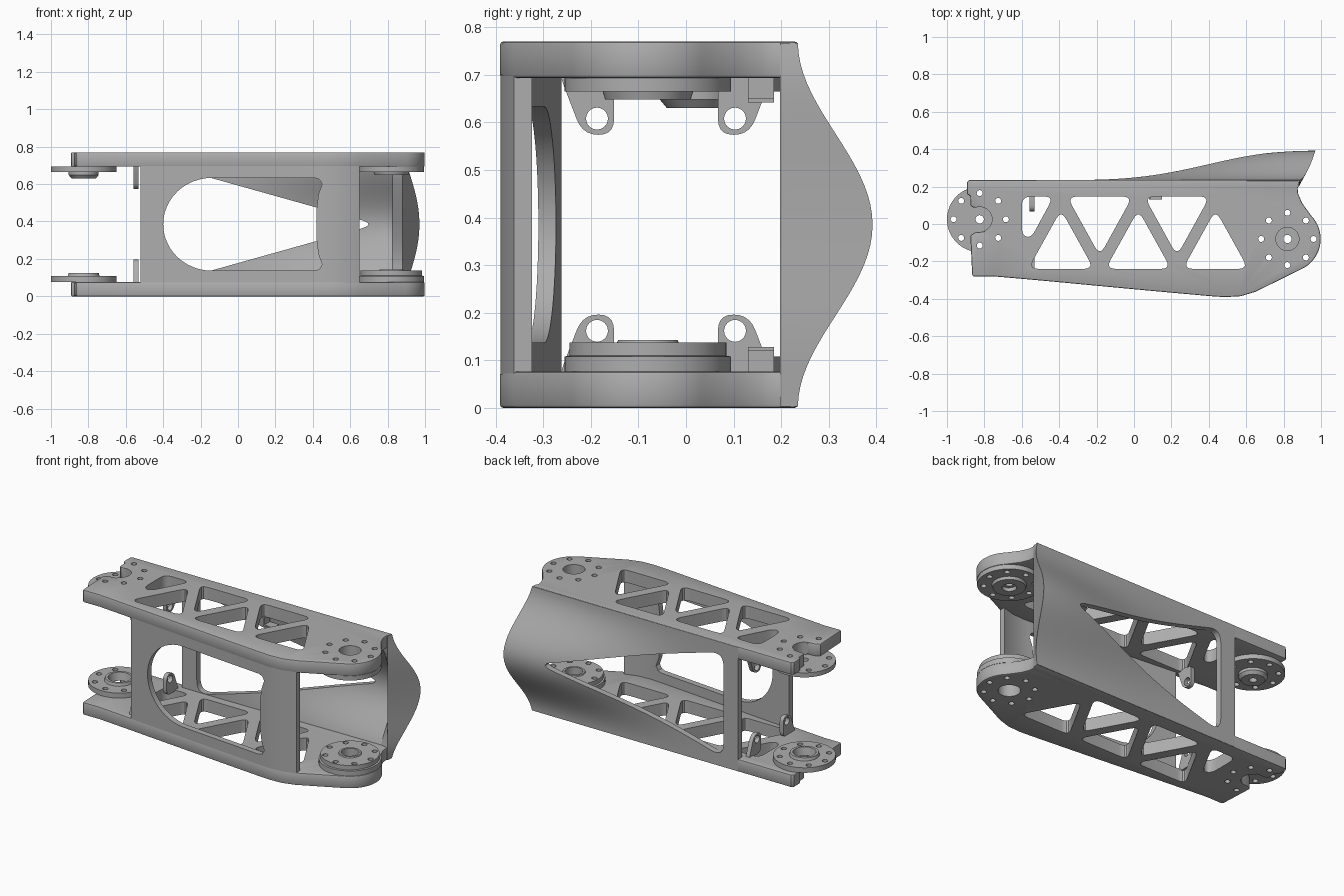
import bpy, bmesh, math
from math import sin, cos, pi, radians
from mathutils import Vector

if "Cube" in bpy.data.objects:
    bpy.data.objects.remove(bpy.data.objects["Cube"])

grey = bpy.data.materials.new("machined_grey")
grey.use_nodes = True
grey.diffuse_color = (0.42, 0.42, 0.42, 1)
grey.node_tree.nodes["Principled BSDF"].inputs["Base Color"].default_value = (0.42, 0.42, 0.42, 1)

H, T = 0.77, 0.077          # total height, plate thickness
MID = H / 2
LEFT_HUB, RIGHT_HUB = (-0.825, 0.025), (0.82, -0.08)


def rounded(pts, d, steps=5):
    """Replace each corner by a soft curve starting d away from it."""
    out = []
    for i, p in enumerate(pts):
        p, a, b = Vector(p), Vector(pts[i - 1]), Vector(pts[(i + 1) % len(pts)])
        s = p + (a - p).normalized() * min(d, (a - p).length * 0.48)
        e = p + (b - p).normalized() * min(d, (b - p).length * 0.48)
        for k in range(steps + 1):
            t = k / steps
            out.append(tuple(s * (1 - t) ** 2 + p * 2 * t * (1 - t) + e * t * t))
    return out


def circle(c, r, n=32):
    return [(c[0] + r * cos(2 * pi * k / n), c[1] + r * sin(2 * pi * k / n)) for k in range(n)]


def finish(bm, name):
    bmesh.ops.recalc_face_normals(bm, faces=bm.faces)
    me = bpy.data.meshes.new(name)
    bm.to_mesh(me)
    bm.free()
    ob = bpy.data.objects.new(name, me)
    bpy.context.collection.objects.link(ob)
    me.materials.append(grey)
    return ob


def prisms(name, outlines, axis, lo, hi):
    """Extrude flat outlines along an axis into one object."""
    place = {"x": lambda p, h: (h, p[0], p[1]),
             "y": lambda p, h: (p[0], h, p[1]),
             "z": lambda p, h: (p[0], p[1], h)}[axis]
    bm = bmesh.new()
    for pts in outlines:
        a = [bm.verts.new(place(p, lo)) for p in pts]
        b = [bm.verts.new(place(p, hi)) for p in pts]
        bm.faces.new(a)
        bm.faces.new(b[::-1])
        for i in range(len(a)):
            bm.faces.new((a[i - 1], a[i], b[i], b[i - 1]))
    return finish(bm, name)


def apply_all(ob):
    bpy.ops.object.select_all(action="DESELECT")
    bpy.context.view_layer.objects.active = ob
    ob.select_set(True)
    for m in list(ob.modifiers):
        bpy.ops.object.modifier_apply(modifier=m.name)


def cut(ob, outlines, axis="z", lo=-1, hi=2):
    tool = prisms("cutter", outlines, axis, lo, hi)
    m = ob.modifiers.new("cut", "BOOLEAN")
    m.operation, m.solver, m.object = "DIFFERENCE", "EXACT", tool
    apply_all(ob)
    bpy.data.objects.remove(tool)


def soften(ob, w=0.007):
    m = ob.modifiers.new("soft", "BEVEL")
    m.width, m.segments, m.limit_method, m.angle_limit = w, 2, "ANGLE", radians(50)
    apply_all(ob)


def smooth(ob):
    apply_all(ob)
    bpy.ops.object.shade_smooth_by_angle(angle=radians(30))


def bolts(c):
    return [circle((c[0] + 0.14 * cos(k * pi / 4), c[1] + 0.14 * sin(k * pi / 4)), 0.016, 14)
            for k in range(8)]


def disc(name, c, profile, n=64):
    """Lathe a closed (radius, z) profile around a hub and drill the bolt ring."""
    bm = bmesh.new()
    rings = [[bm.verts.new((*p, z)) for p in circle(c, r, n)] for r, z in profile]
    for i in range(len(rings)):
        a, b = rings[i - 1], rings[i]
        for k in range(n):
            bm.faces.new((a[k - 1], a[k], b[k], b[k - 1]))
    ob = finish(bm, name)
    cut(ob, bolts(c))
    smooth(ob)


# Top and bottom truss plates
FRONT_EDGE = [(-0.75, -0.28), (-0.52, -0.3), (0.1, -0.358), (0.4, -0.385), (0.485, -0.391),
              (0.57, -0.386), (0.65, -0.362)]
hub_arc = [(RIGHT_HUB[0] + 0.178 * cos(radians(a)), RIGHT_HUB[1] + 0.178 * sin(radians(a)))
           for a in range(-64, 45, 6)]
outline = ([(-0.865, -0.275), (-0.855, -0.281)] + FRONT_EDGE + hub_arc +
           [(0.9, 0.11), (0.878, 0.16), (0.875, 0.19), (0.885, 0.233),
            (-0.88, 0.235), (-0.893, 0.222), (-0.893, 0.16), (-0.875, 0.15), (-0.875, 0.1),
            (-0.86, 0.088), (-0.8, 0.085), (-0.8, -0.04), (-0.85, -0.045), (-0.875, -0.06)])
windows = [rounded([(-0.6, 0.147), (-0.43, 0.147), (-0.55, -0.075), (-0.6, -0.06)], 0.05)]
for k in range(3):
    x = -0.39 + 0.413 * k
    windows.append(rounded([(x, 0.075), (x - 0.175, -0.24), (x + 0.175, -0.24)], 0.055))
    if k < 2:
        x += 0.207
        windows.append(rounded([(x, -0.17), (x - 0.175, 0.147), (x + 0.175, 0.147)], 0.055))
for name, z in (("bottom_plate", 0), ("top_plate", H - T)):
    plate = prisms(name, [outline], "z", z, z + T)
    soften(plate)
    cut(plate, windows + bolts(RIGHT_HUB) + bolts(LEFT_HUB) +
        [circle(RIGHT_HUB, 0.062), circle(LEFT_HUB, 0.066)])
    smooth(plate)

# Front wall with its arched window
inner = [(x, y + 0.038) for x, y in FRONT_EDGE[1:]]
wall = prisms("front_wall", [[(x, y + 0.001) for x, y in FRONT_EDGE[1:]] + inner[::-1]],
              "z", 0.008, H - 0.008)
arch = [(-0.14 + 0.26 * cos(a), MID + 0.248 * sin(a))
        for a in [pi / 2 + pi * k / 24 for k in range(25)]]
side = [(0.41, 0.248), (0.435, 0.24), (0.45, 0.215), (0.43, 0.16), (0.42, 0.08)]
arch += [(x, MID - z) for x, z in side] + [(x, MID + z) for x, z in side[::-1]]
cut(wall, [arch], "y", -1, 0)
smooth(wall)

# Back shell swelling into a ridge, closed by a slanted end face
NU, NV = 40, 36
bm = bmesh.new()
loops = []
for i in range(NU + 1):
    s = i / NU
    outer, inside = [], []
    for k in range(NV + 1):
        z = 0.003 + (H - 0.006) * k / NV
        b = 0.5 * (1 + cos(pi * (z - MID) / MID))
        x = -0.52 + s * (1.405 + 0.085 * b ** 0.6)
        t = min(max((x + 0.4) / 1.37, 0), 1)
        y = 0.235 + 0.157 * sin(pi / 2 * t) ** 2 * b
        outer.append(bm.verts.new((x, y, z)))
        last = i == NU
        inside.append(bm.verts.new((0.88 if last else min(x, 0.825 + 0.002 * s),
                                    0.198 if last else y - 0.037, z)))
    loops.append(outer + inside[::-1])
n = 2 * (NV + 1)
for a, b in zip(loops, loops[1:]):
    for k in range(n):
        bm.faces.new((a[k - 1], a[k], b[k], b[k - 1]))
for lp in (loops[0], loops[-1]):
    for k in range(NV):
        bm.faces.new((lp[k], lp[k + 1], lp[n - 2 - k], lp[n - 1 - k]))
shell = finish(bm, "back_shell")
cut(shell, [rounded([(-0.42, 0.06), (-0.42, H - 0.06), (0.74, MID)], 0.09, 8)], "y", 0, 1)
smooth(shell)

# Joint discs at both ends
hi, lo = H - T, T
disc("left_upper_disc", LEFT_HUB, [(0.022, hi), (0.175, hi), (0.175, 0.665), (0.08, 0.665),
                                   (0.08, 0.648), (0.065, 0.63), (0.022, 0.63)])
disc("left_lower_disc", LEFT_HUB, [(0.055, lo), (0.175, lo), (0.175, 0.108), (0.085, 0.108),
                                   (0.08, 0.125), (0.065, 0.125)])
disc("right_upper_disc", RIGHT_HUB, [(0.022, hi), (0.175, hi), (0.175, 0.665), (0.095, 0.665),
                                     (0.09, 0.648), (0.04, 0.648), (0.04, 0.67), (0.022, 0.67)])
disc("right_lower_disc", RIGHT_HUB, [(0.05, lo), (0.175, lo), (0.175, 0.108), (0.165, 0.11),
                                     (0.165, 0.137), (0.065, 0.137), (0.062, 0.143), (0.05, 0.143)])

# Drilled lugs and small clips, mirrored between the plates
for level, flip in (("lower", lambda z: z), ("upper", lambda z: H - z)):
    for name, c, d in (("front", -0.187, -1), ("rear", 0.103, 1)):
        shape = [(c - d * 0.036, 0.07), (c - d * 0.036, 0.196), (c + d * 0.03, 0.196),
                 (c + d * 0.075, 0.08), (c + d * 0.075, 0.07)]
        body = rounded(shape, 0.035)
        lug = prisms(f"{level}_{name}_lug", [[(y, flip(z)) for y, z in body]], "x", -0.558, -0.533)
        cut(lug, [circle((c, flip(0.162)), 0.023, 24)], "x", -1, 0)
        smooth(lug)
    for x0, x1, z0, z1 in ((0.08, 0.088, 0.07, 0.128), (0.08, 0.15, 0.12, 0.128)):
        prisms(f"{level}_clip", [[(x0, flip(z0)), (x1, flip(z0)), (x1, flip(z1)), (x0, flip(z1))]],
               "y", 0.13, 0.185)
